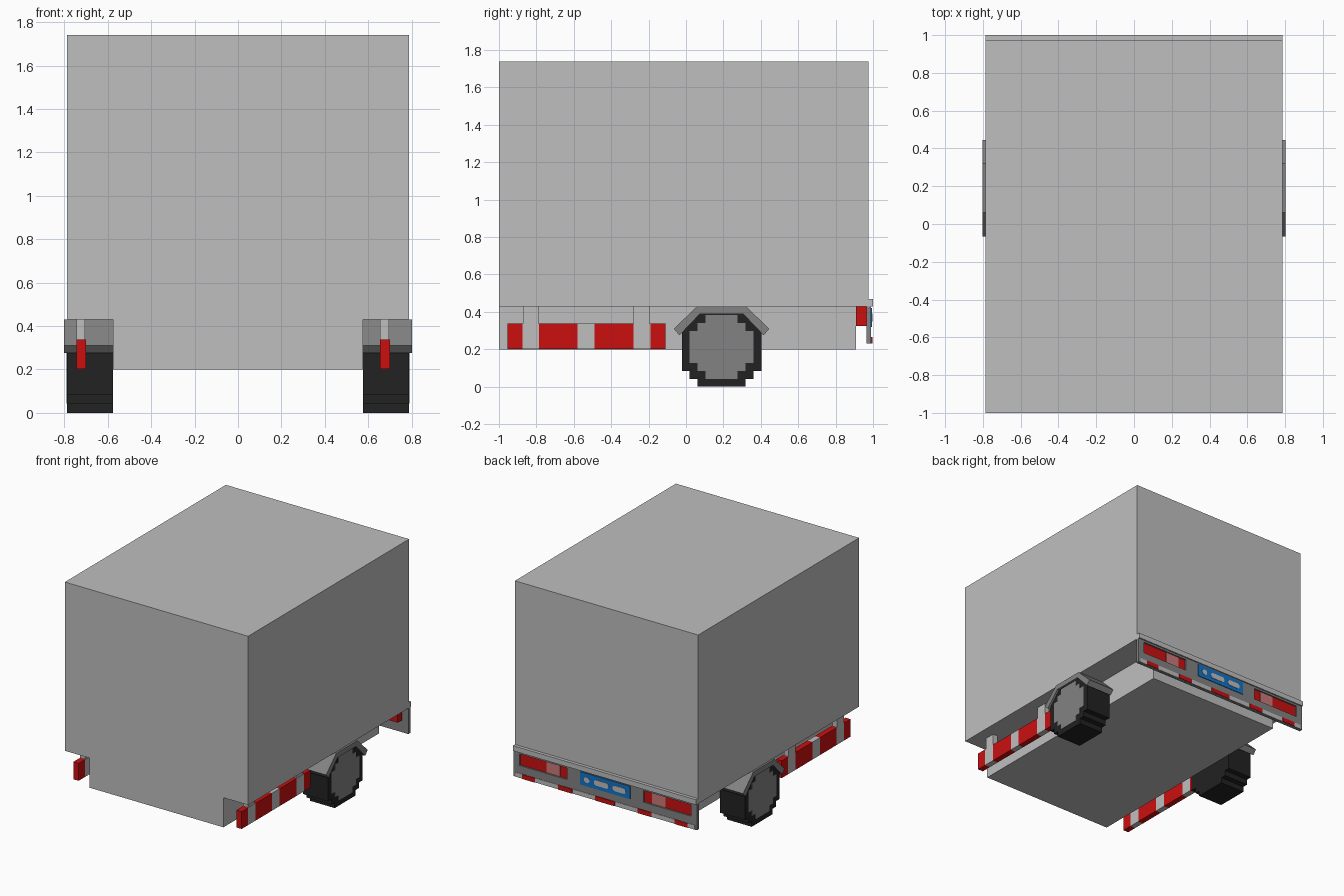
import bpy, bmesh, math

cube = bpy.data.objects.get("Cube")
if cube:
    bpy.data.objects.remove(cube, do_unlink=True)


def material(name, rgb):
    m = bpy.data.materials.new(name)
    m.use_nodes = True
    col = (*rgb, 1)
    m.diffuse_color = col
    bsdf = next(n for n in m.node_tree.nodes if n.type == 'BSDF_PRINCIPLED')
    bsdf.inputs["Base Color"].default_value = col
    return m


LIGHT = material("light grey", (0.52, 0.52, 0.52))
MID = material("mid grey", (0.225, 0.225, 0.225))
BLACK = material("tyre black", (0.016, 0.016, 0.016))
RED = material("red", (0.60, 0.005, 0.005))
PINK = material("pale red", (0.60, 0.19, 0.19))
BLUE = material("blue", (0.006, 0.17, 0.57))


def finish(name, bm, mat):
    bmesh.ops.recalc_face_normals(bm, faces=bm.faces)
    me = bpy.data.meshes.new(name)
    bm.to_mesh(me)
    bm.free()
    me.materials.append(mat)
    ob = bpy.data.objects.new(name, me)
    bpy.context.scene.collection.objects.link(ob)
    return ob


def box(name, x, y, z, mat):
    """Box from (min, max) pairs on each axis."""
    bm = bmesh.new()
    bmesh.ops.create_cube(bm, size=1)
    for v in bm.verts:
        v.co = [sum(r) / 2 + c * (r[1] - r[0]) for c, r in zip(v.co, (x, y, z))]
    return finish(name, bm, mat)


def extrude(name, outline, axis, lo, hi, mat):
    """Extrude a flat outline along x (outline is y,z) or y (outline is x,z)."""
    bm = bmesh.new()
    pts = [(lo, a, b) if axis == 'x' else (a, lo, b) for a, b in outline]
    face = bm.faces.new([bm.verts.new(p) for p in pts])
    ext = bmesh.ops.extrude_face_region(bm, geom=[face])["geom"]
    for v in ext:
        if isinstance(v, bmesh.types.BMVert):
            v.co[0 if axis == 'x' else 1] = hi
    return finish(name, bm, mat)


def stepped_disc(cy, cz, quarter):
    """Stepped round outline from the points of one quarter."""
    back = quarter[::-1]
    pts = (quarter + [(-a, b) for a, b in back]
           + [(-a, -b) for a, b in quarter] + [(a, -b) for a, b in back])
    return [(cy + a, cz + b) for a, b in pts]


# Cargo body and the narrower chassis below it
W = 0.787
box("cargo_box", (-W, W), (-1, 0.975), (0.43, 1.74), LIGHT)
box("chassis", (-0.575, 0.575), (-1, 0.91), (0.20, 0.43), LIGHT)

# Wheels, hubs and angular mudguards
WY, WZ, U = 0.19, 0.2125, 0.0425
tyre = stepped_disc(WY, WZ, [(5*U, 0.12), (4*U, 0.12), (4*U, 4*U), (3*U, 4*U), (3*U, 5*U)])
hub = stepped_disc(WY, WZ, [(4*U, 2*U), (3*U, 2*U), (3*U, 3*U), (2*U, 3*U), (2*U, 4*U)])
guard = [(-0.255, 0.31), (-0.13, 0.43), (0.13, 0.43), (0.255, 0.31),
         (0.225, 0.275), (0.115, 0.39), (-0.115, 0.39), (-0.225, 0.275)]
# upper side of the tyre follows the same steps as the lower side
tyre = stepped_disc(WY, WZ, [(5*U, 3*U), (4*U, 3*U), (4*U, 4*U), (3*U, 4*U), (3*U, 5*U - 0.004)])
tyre = [(y, 0.0 if z < 0.01 else z) for y, z in tyre]
for side, s in (("left", 1), ("right", -1)):
    extrude(side + "_tyre", tyre, 'x', s * 0.575, s * 0.787, BLACK)
    extrude(side + "_hub", hub, 'x', s * 0.70, s * 0.790, MID)
    extrude(side + "_mudguard", [(WY + a, z) for a, z in guard], 'x',
            s * 0.572, s * 0.802, MID)

# Side guard rails with red and light bands, hung on two posts
bands = [-0.955, -0.875, -0.785, -0.58, -0.49, -0.28, -0.19, -0.11]
for side, x in (("left", (0.655, 0.70)), ("right", (-0.745, -0.70))):
    for i, (a, b) in enumerate(zip(bands, bands[1:])):
        box(f"{side}_rail_band_{i}", x, (a, b), (0.203, 0.338), LIGHT if i % 2 else RED)
    for i, (a, b) in enumerate(((-0.872, -0.788), (-0.28, -0.195))):
        box(f"{side}_rail_post_{i}", (x[0], x[1] - 0.005), (a, b), (0.338, 0.43), LIGHT)

# Rear bumper panel with two lamp openings, and the lip above it
xs = [-W, -0.735, -0.33, 0.33, 0.735, W]
zs = [0.23, 0.325, 0.415, 0.43]
bm = bmesh.new()
grid = [[bm.verts.new((x, 0.965, z)) for z in zs] for x in xs]
for i in range(5):
    for j in range(3):
        if j == 1 and i in (1, 3):
            continue
        bm.faces.new((grid[i][j], grid[i+1][j], grid[i+1][j+1], grid[i][j+1]))
ext = bmesh.ops.extrude_face_region(bm, geom=bm.faces[:])["geom"]
for v in ext:
    if isinstance(v, bmesh.types.BMVert):
        v.co.y = 0.99
finish("rear_bumper", bm, MID)
box("bumper_lip", (-W, W), (0.974, 1.0), (0.43, 0.47), LIGHT)

# Rear lamps set into the openings
for side, s in (("left", 1), ("right", -1)):
    def span(a, b):
        return tuple(sorted((s * a, s * b)))
    box(side + "_lamp", span(0.33, 0.735), (0.91, 0.978), (0.325, 0.428), RED)
    box(side + "_lamp_lens", span(0.395, 0.51), (0.977, 0.981), (0.327, 0.414), PINK)

# Blue rear plate with light rounded slots
box("rear_plate", (-0.215, 0.215), (0.985, 0.995), (0.32, 0.42), BLUE)


def slot(name, x, half, r):
    pts = []
    for i in range(12):
        a = math.pi * (i + 0.5) / 6 - math.pi / 2
        pts.append((x + (half if i < 6 else -half) + r * math.cos(a), 0.37 + r * math.sin(a)))
    extrude(name, pts, 'y', 0.994, 0.998, LIGHT)


slot("plate_dot", 0.155, 0.002, 0.022)
slot("plate_slot_inner", 0.03, 0.042, 0.022)
slot("plate_slot_outer", -0.125, 0.035, 0.022)

# Warning strip along the bottom of the bumper
box("warning_strip", (-0.77, 0.77), (0.985, 0.993), (0.231, 0.265), LIGHT)
for i, (a, b) in enumerate(((-0.71, -0.60), (-0.40, -0.28), (-0.085, 0.085),
                            (0.28, 0.40), (0.60, 0.71))):
    box(f"warning_block_{i}", (a, b), (0.985, 0.997), (0.231, 0.265), RED)
